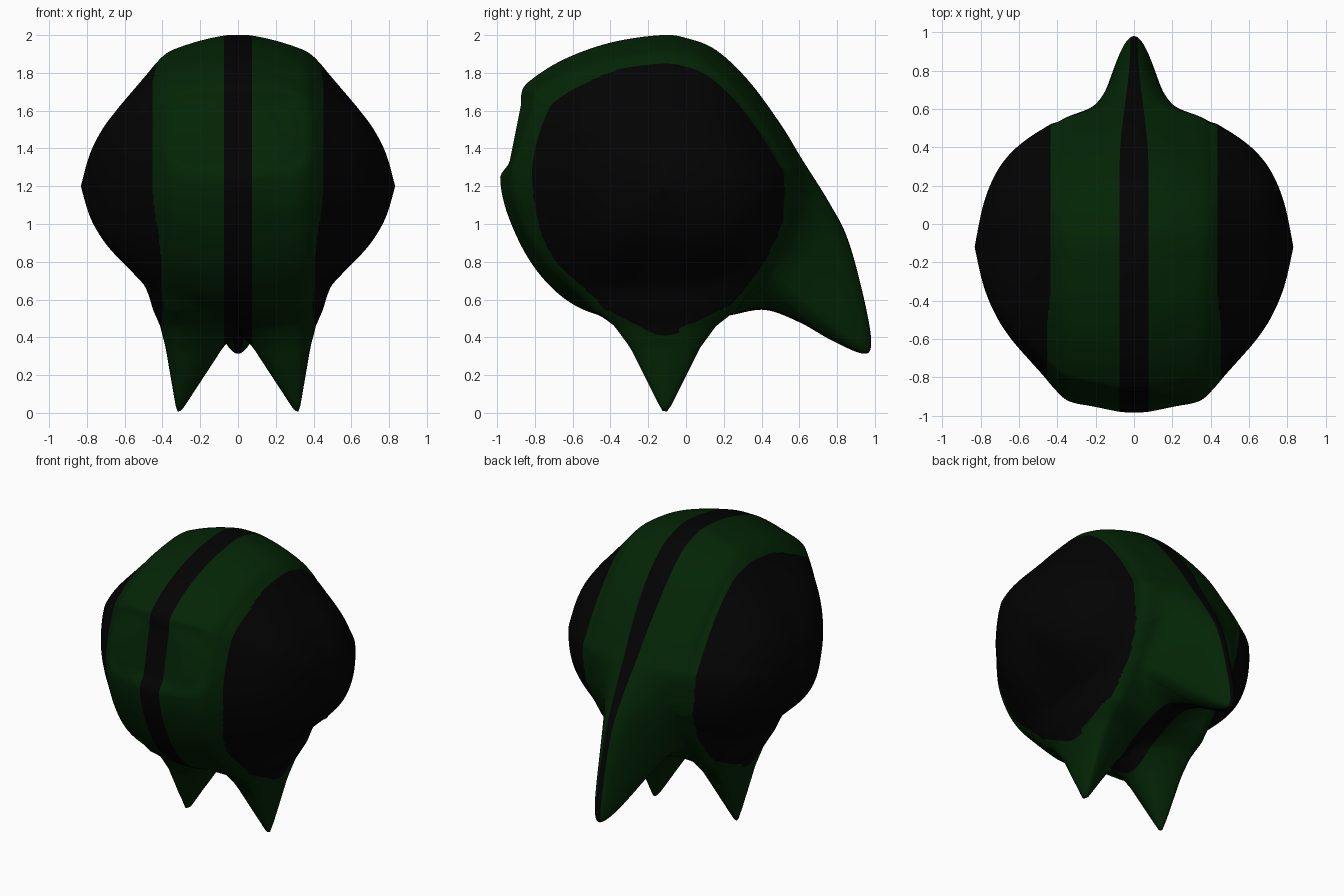
import bpy, bmesh, math
from mathutils import Vector

if "Cube" in bpy.data.objects:
    bpy.data.objects.remove(bpy.data.objects["Cube"])

CY, CZ = -0.12, 1.2          # axis of the two side domes
SUB = 8


def spline(pts, closed):
    """Catmull-Rom subdivision that keeps the control points."""
    n, out = len(pts), []
    get = lambda i: Vector(pts[i % n] if closed else pts[max(0, min(n - 1, i))])
    for i in range(n if closed else n - 1):
        a, b, c, d = (get(i + k) for k in (-1, 0, 1, 2))
        for k in range(SUB):
            t = k / SUB
            out.append(0.5 * (2 * b + (c - a) * t + (2 * a - 5 * b + 4 * c - d) * t * t
                              + (3 * b - a - 3 * c + d) * t ** 3))
    if not closed:
        out.append(get(n - 1))
    return out


def lerp_table(tab, d):
    for (a, fa), (b, fb) in zip(tab, tab[1:]):
        if d <= b:
            break
    return fa + (fb - fa) * (d - a) / (b - a)


def smoothstep(t):
    t = max(0.0, min(1.0, t))
    return t * t * (3 - 2 * t)


def material(name, rgb):
    m = bpy.data.materials.new(name)
    m.diffuse_color = (*rgb, 1)
    m.use_nodes = True
    m.node_tree.nodes["Principled BSDF"].inputs["Base Color"].default_value = m.diffuse_color
    return m


# side outline (y, z), including the tail, without feet
outline = spline([
    (-0.13, 2.0), (-0.4, 1.96), (-0.65, 1.87), (-0.83, 1.755), (-0.88, 1.68), (-0.925, 1.57),
    (-0.965, 1.43), (-0.985, 1.27), (-0.96, 1.1), (-0.88, 0.9), (-0.78, 0.74), (-0.65, 0.61),
    (-0.5, 0.53), (-0.3, 0.49), (-0.1, 0.475), (0.1, 0.49), (0.25, 0.52), (0.42, 0.545),
    (0.6, 0.48), (0.76, 0.39), (0.93, 0.315), (0.98, 0.36), (0.95, 0.57), (0.86, 0.91),
    (0.76, 1.11), (0.61, 1.35), (0.5, 1.53), (0.33, 1.76), (0.16, 1.92), (0.01, 1.982)], True)

# half width against fraction of outline radius
section = spline([
    (0, 1), (0.075, 0.996), (0.2, 0.963), (0.32, 0.915), (0.38, 0.878), (0.43, 0.82),
    (0.48, 0.745), (0.55, 0.642), (0.645, 0.5), (0.72, 0.365), (0.785, 0.2), (0.832, 0)], False)
STRIPE = SUB

FOOT = [(0, 0), (0.025, 0.015), (0.24, 0.345), (0.35, 0.46), (0.5, 0.55), (0.7, 0.77), (3, 4)]


def place(p, X, s):
    dy, dz = p.x - CY, p.y - CZ
    R = math.hypot(dy, dz)
    c, sn = dy / R, dz / R
    base, k = R, 0
    # domes are fuller to the back and diagonals, the brow is boxier
    dome = math.sin(math.pi * s / 0.85) if s < 0.85 else 0
    diagonal = 0.2 * (c * sn) ** 2 * dome
    if c > 0:
        base = min(R, c * c * 0.77 + sn * sn * (0.8 if sn > 0 else 0.72))
        k = 0.9 * smoothstep((p.x - 0.3) / 0.65)
        s += 0.14 * c * c * dome + diagonal
    else:
        s += c * c * (0.05 * dome + 0.025 * math.exp(-((X - 0.34) / 0.1) ** 2)) + diagonal
    # tail: pinched ridge beyond the round body
    x = X * (1 - k * (1 - X / 0.43)) if X < 0.43 else X
    r = base * s + (R - base) * math.exp(-(x / 0.17) ** 2.2)
    y, z = CY + c * r, CZ + sn * r
    # visor recess in the front, cut back to a sloping floor
    if y < -0.5:
        qx, qz = abs(x) - 0.41 + 0.17, abs(z - 1.48) - 0.24 + 0.17
        sd = math.hypot(max(qx, 0), max(qz, 0)) + min(max(qx, qz), 0) - 0.17
        depth = max(0.018, -0.87 - 0.2 * (1.65 - z) - y)
        y += depth * smoothstep(-sd / 0.09)
    # pointed foot drawn down from the underside
    if z < 1.1:
        dx = (x - 0.32) * (3.8 if x > 0.32 else 1)
        f = lerp_table(FOOT, math.hypot(dx, (y + 0.11) * 1.3))
        h = max(0.09 - abs(z - f), 0) / 0.09
        z = max(0, min(z, f) - h * h * 0.0225)
    return (x, y, z)


def is_cap(p):
    """Black side dome: beyond a width that narrows towards the bottom."""
    limit = 0.385 + 0.05 * smoothstep((p.z - 0.75) / 0.5) + 0.02 * smoothstep((-0.3 - p.y) / 0.3)
    return p.x > limit and p.z > 0.42 + 0.5 * max(0, abs(p.y + 0.12) - 0.05)


# body half, mirrored across x
bm = bmesh.new()
rings = [[bm.verts.new(place(p, q.x, q.y)) for p in outline] for q in section[:-1]]
apex = bm.verts.new((section[-1].x, CY, CZ))
n = len(outline)
for i, (a, b) in enumerate(zip(rings, rings[1:])):
    for j in range(n):
        f = bm.faces.new((a[j], a[(j + 1) % n], b[(j + 1) % n], b[j]))
        f.material_index = 1 if i < STRIPE or is_cap(f.calc_center_median()) else 0
for j in range(n):
    bm.faces.new((rings[-1][j], rings[-1][(j + 1) % n], apex)).material_index = 1
bmesh.ops.recalc_face_normals(bm, faces=bm.faces)
if sum(f.normal.x * f.calc_area() for f in bm.faces if f.calc_center_median().x > 0.4) < 0:
    bmesh.ops.reverse_faces(bm, faces=bm.faces)
for f in bm.faces:
    f.smooth = True

mesh = bpy.data.meshes.new("helmet_body")
bm.to_mesh(mesh)
bm.free()
mesh.materials.append(material("dark green", (0.001, 0.018, 0.0015)))
mesh.materials.append(material("black", (0.0008, 0.0008, 0.0008)))
body = bpy.data.objects.new("helmet_body", mesh)
bpy.context.collection.objects.link(body)
mirror = body.modifiers.new("mirror", 'MIRROR')
mirror.use_axis = (True, False, False)
mirror.merge_threshold = 0.0005
